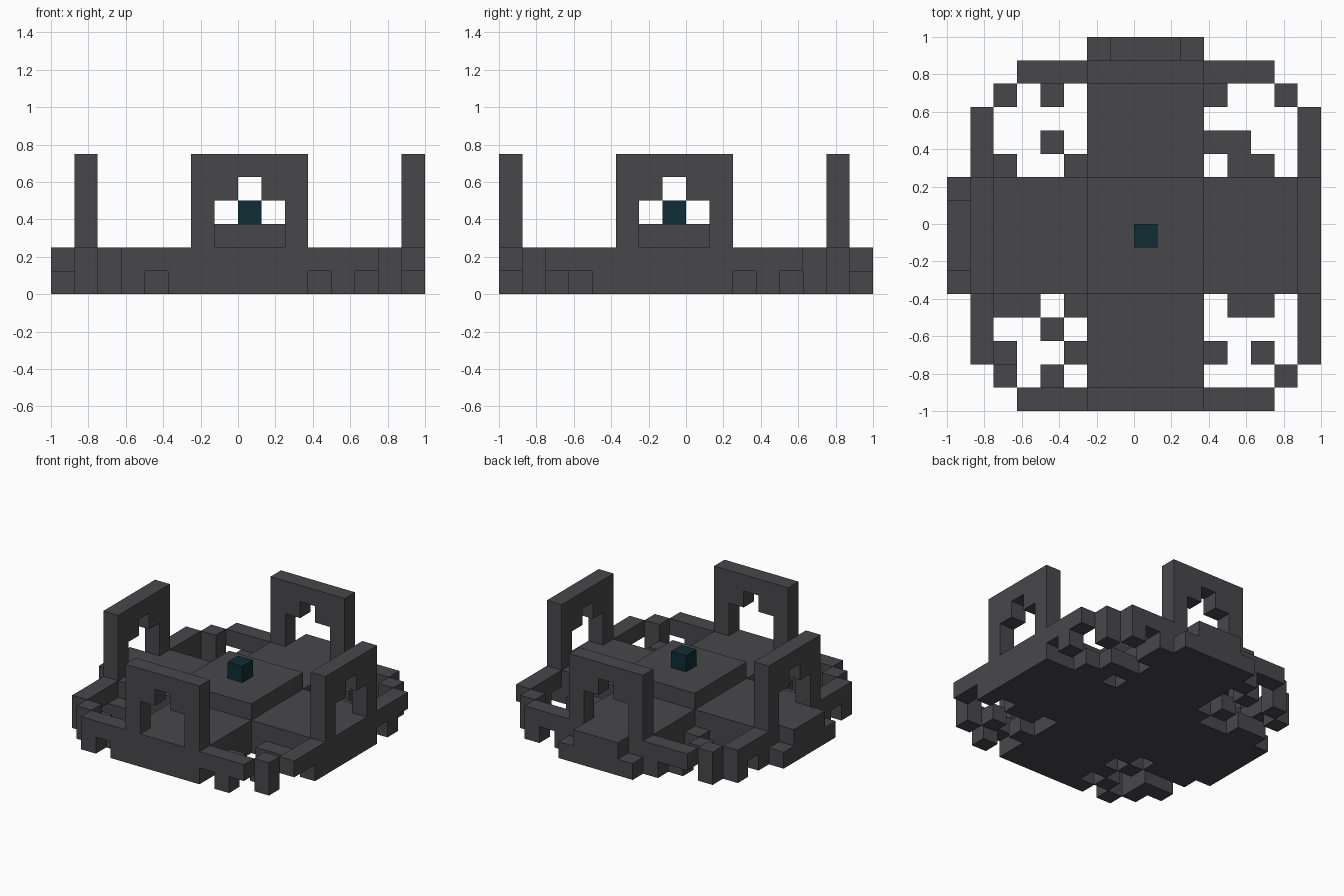
import bpy, bmesh, math
from mathutils import Matrix, Vector

if "Cube" in bpy.data.objects:
    bpy.data.objects.remove(bpy.data.objects["Cube"])

UNIT = 0.125                      # edge of one block
CENTRE = Vector((8.5, 7.5, 0))    # shrine centre, in blocks
ORIGIN = Vector((8, 8, 0))        # grid position of the world origin


def material(name, rgb):
    m = bpy.data.materials.new(name)
    m.use_nodes = True
    m.diffuse_color = (*rgb, 1)
    m.node_tree.nodes["Principled BSDF"].inputs["Base Color"].default_value = (*rgb, 1)
    return m


STONE = material("dark grey stone", (0.064, 0.062, 0.068))
TEAL = material("dark teal", (0.004, 0.027, 0.034))


def finish(name, bm, mat):
    """Turn block coordinates into world units and link the object."""
    bmesh.ops.translate(bm, verts=bm.verts, vec=-ORIGIN)
    bmesh.ops.scale(bm, verts=bm.verts, vec=(UNIT,) * 3)
    bmesh.ops.recalc_face_normals(bm, faces=bm.faces)
    mesh = bpy.data.meshes.new(name)
    bm.to_mesh(mesh)
    bm.free()
    mesh.materials.append(mat)
    obj = bpy.data.objects.new(name, mesh)
    bpy.context.collection.objects.link(obj)


def add_box(bm, lo, hi):
    lo, hi = Vector(lo), Vector(hi)
    size = hi - lo
    bmesh.ops.create_cube(bm, size=1, matrix=Matrix.Translation((lo + hi) / 2)
                          @ Matrix.Diagonal((*size, 1)))


def box(name, lo, hi, mat=STONE):
    bm = bmesh.new()
    add_box(bm, lo, hi)
    finish(name, bm, mat)


def blocks(name, cells, bottom=0, top=1):
    bm = bmesh.new()
    for i, j in cells:
        add_box(bm, (i, j, bottom), (i + 1, j + 1, top))
    finish(name, bm, STONE)


def around(bm, turn):
    """Quarter turns about the vertical axis, then move to the centre."""
    bmesh.ops.rotate(bm, verts=bm.verts, matrix=Matrix.Rotation(turn * math.pi / 2, 3, 'Z'))
    bmesh.ops.translate(bm, verts=bm.verts, vec=CENTRE)


# cross-shaped floor with a raised platform and the central cube
box("floor_long", (6, 0, 0), (11, 15, 2))
box("floor_right_wing", (1, 5, 0), (6, 10, 2))
box("floor_left_wing", (11, 5, 0), (16, 10, 2))
box("platform", (6, 5, 2), (11, 10, 3))
box("centre_cube", (8, 7, 3), (9, 8, 4), TEAL)

# steps outside the back and right arches, lower at their ends
box("back_step", (7, 15, 0), (10, 16, 2))
box("right_step", (0, 6, 0), (1, 9, 2))
blocks("step_ends", [(6, 15), (10, 15), (0, 5), (0, 9)])

# four arches with stepped openings, and the rim pieces beside them
HALF = [(2.5, 6), (2.5, 2), (1.5, 2), (1.5, 4), (0.5, 4), (0.5, 5)]
OUTLINE = HALF + [(-x, z) for x, z in reversed(HALF)]
for turn, side in enumerate(("front", "left", "back", "right")):
    bm = bmesh.new()
    face = bm.faces.new([bm.verts.new((x, -7.5, z)) for x, z in OUTLINE])
    out = bmesh.ops.extrude_face_region(bm, geom=[face])["geom"]
    bmesh.ops.translate(bm, vec=(0, 1, 0),
                        verts=[v for v in out if isinstance(v, bmesh.types.BMVert)])
    around(bm, turn)
    finish(side + "_arch", bm, STONE)

    bm = bmesh.new()
    for x in (-5.5, 2.5):
        add_box(bm, (x, -7.5, 1), (x + 3, -6.5, 2))
    around(bm, turn)
    finish(side + "_rim", bm, STONE)

# corner posts and the irregular legs below the rim
blocks("corner_posts", [(2, 1), (14, 1), (2, 13), (14, 13)], 0, 2)
blocks("front_legs", [(3, 0), (5, 0), (12, 0)])
blocks("back_legs", [(5, 14), (11, 14), (13, 14)])
blocks("left_legs", [(15, 4), (15, 11)])
blocks("right_legs", [(1, 2), (1, 4), (1, 10), (1, 12)])

# broken floor stones in the open corners
blocks("front_right_rubble", [(2, 4), (3, 4), (5, 4), (4, 3), (2, 2), (5, 2), (4, 1)])
blocks("front_left_rubble", [(12, 4), (13, 4), (11, 2), (13, 2)])
blocks("back_right_rubble", [(4, 13), (4, 11), (2, 10), (5, 10)])
blocks("back_left_rubble", [(11, 13), (11, 11), (12, 11), (12, 10), (13, 10)])
